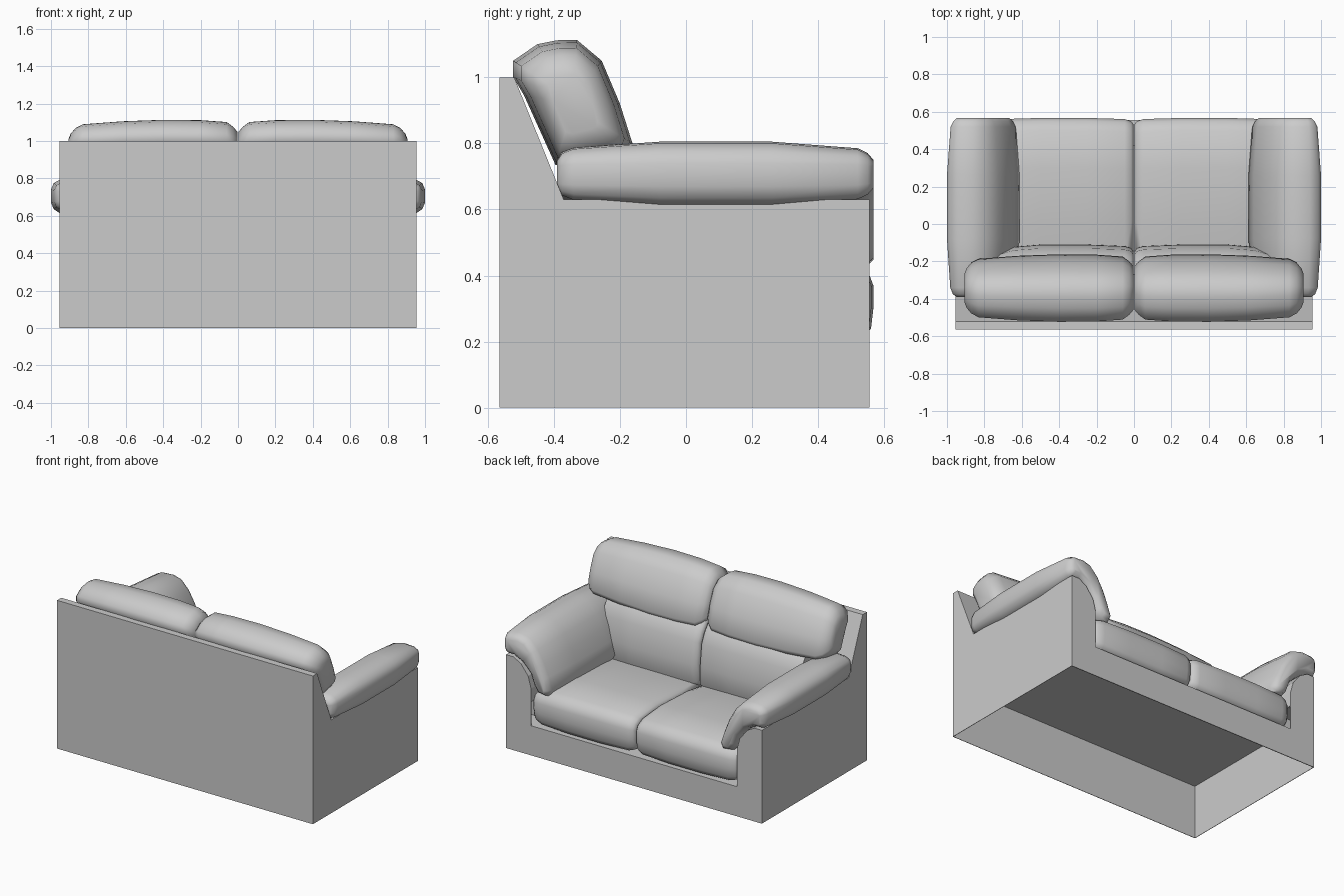
import bpy, bmesh, math
from mathutils import Vector

if "Cube" in bpy.data.objects:
    bpy.data.objects.remove(bpy.data.objects["Cube"])

grey = bpy.data.materials.new("grey upholstery")
grey.use_nodes = True
COLOUR = (0.6, 0.6, 0.6, 1)
grey.diffuse_color = COLOUR
grey.node_tree.nodes["Principled BSDF"].inputs["Base Color"].default_value = COLOUR


def inward_normals(points):
    """Unit vectors pointing into a closed outline, one per corner."""
    n = len(points)
    area = sum(points[i - 1].cross(points[i]) for i in range(n))
    turn = 1 if area > 0 else -1
    normals = []
    for i in range(n):
        before = (points[i] - points[i - 1]).normalized()
        after = (points[(i + 1) % n] - points[i]).normalized()
        along = (before + after).normalized()
        normals.append(Vector((-along.y, along.x)) * turn)
    return normals


def towards_centre(points):
    """Inset directions that shrink an outline evenly to its centre."""
    us, zs = [p.x for p in points], [p.y for p in points]
    cu, cz = (min(us) + max(us)) / 2, (min(zs) + max(zs)) / 2
    return [Vector(((cu - p.x) / (max(us) - cu), (cz - p.y) / (max(zs) - cz))) for p in points]


def loft(name, profile, stations, axis, smooth=False, directions=towards_centre):
    """Run a profile along x or y; each station is (position, inset)."""
    points = [Vector(p) for p in profile]
    bm = bmesh.new()
    rings = []
    for pos, inset in stations:
        ring = []
        for p, direction in zip(points, directions(points)):
            u, z = p + direction * inset
            ring.append(bm.verts.new((pos, u, z) if axis == "x" else (u, pos, z)))
        rings.append(ring)
    n = len(points)
    for a, b in zip(rings, rings[1:]):
        for i in range(n):
            j = (i + 1) % n
            bm.faces.new((a[i], a[j], b[j], b[i]))
    bm.faces.new(rings[0])
    bm.faces.new(rings[-1])
    bmesh.ops.recalc_face_normals(bm, faces=bm.faces)
    mesh = bpy.data.meshes.new(name)
    bm.to_mesh(mesh)
    bm.free()
    mesh.materials.append(grey)
    obj = bpy.data.objects.new(name, mesh)
    bpy.context.collection.objects.link(obj)
    if smooth:
        bpy.ops.object.select_all(action="DESELECT")
        obj.select_set(True)
        bpy.context.view_layer.objects.active = obj
        bpy.ops.object.shade_smooth_by_angle(angle=math.radians(60))


def prism(name, profile, start, end, axis):
    loft(name, profile, [(start, 0), (end, 0)], axis)


def pair(name, profile, stations, axis, smooth=True, directions=towards_centre):
    """Left part and its mirror image on the right."""
    loft("left_" + name, profile, stations, axis, smooth, directions)
    if axis == "x":
        stations = [(-p, d) for p, d in stations]
    else:
        profile = [(-u, z) for u, z in profile]
    loft("right_" + name, profile, stations, axis, smooth, directions)


# Frame: open box with a U-shaped front and a raked back
arm_curve = [(.955, .63), (.9, .63), (.845, .6), (.79, .53), (.768, .45)]
half_u = [(.955, 0)] + arm_curve + [(.768, .2)]
prism("front_panel", half_u + [(-x, z) for x, z in reversed(half_u)], .55, .555, "y")
pair("arm_body", arm_curve + [(.768, .36), (.955, .36)], [(-.4, 0), (.55, 0)], "y", False)
side = [(-.565, 0), (.555, 0), (.555, .63), (-.37, .63), (-.52, 1), (-.565, 1)]
pair("side_panel", side, [(.952, 0), (.955, 0)], "x", False)
prism("back_panel", [(-.565, 0), (-.562, 0), (-.562, 1), (-.565, 1)], -.952, .952, "x")
prism("back_rest_frame", [(-.562, .37), (-.27, .37), (-.37, .63), (-.52, 1), (-.562, 1)], -.952, .952, "x")
prism("seat_deck", [(-.562, .36), (.41, .36), (.41, .19), (.55, .19), (.55, .2),
                    (.42, .2), (.42, .37), (-.562, .37)], -.952, .952, "x")

# Padded arms that curl over the frame
pair("arm_pad", [(.95, .612), (.985, .635), (1, .67), (1, .74), (.985, .775), (.94, .8),
                 (.86, .805), (.79, .785), (.725, .72), (.675, .635), (.64, .55), (.612, .46),
                 (.645, .4), (.73, .405), (.775, .46), (.8, .53), (.85, .585), (.905, .612)],
     [(-.39, .055), (-.375, .032), (-.34, .018), (-.08, 0), (.26, 0), (.52, .02), (.55, .035), (.567, .055)],
     "y", True, inward_normals)

# Seat cushions
pair("seat_cushion", [(.5, .205), (.54, .212), (.56, .24), (.567, .3), (.567, .37), (.55, .415), (.5, .445),
                      (.3, .465), (0, .45), (-.2, .42), (-.2, .38), (.425, .38), (.425, .205)],
     [(.002, .035), (.015, .018), (.05, .006), (.25, 0), (.5, 0), (.7, .006), (.745, .018), (.765, .035)], "x")

# Lower back cushions
pair("lower_back_cushion", [(-.14, .37), (-.11, .42), (-.112, .55), (-.13, .7), (-.165, .77),
                            (-.24, .86), (-.4, .86), (-.3, .4)],
     [(.002, .04), (.015, .018), (.05, .008), (.25, 0), (.5, 0), (.64, .012), (.74, .045)], "x")

# Upper back cushions
pair("upper_back_cushion", [(-.523, 1), (-.523, 1.05), (-.45, 1.1), (-.39, 1.112), (-.33, 1.113),
                            (-.255, 1.05), (-.2, .92), (-.162, .8), (-.175, .77), (-.22, .75),
                            (-.34, .725), (-.395, .735), (-.49, .945)],
     [(.002, .065), (.025, .038), (.06, .012), (.2, .002), (.4, 0), (.62, .008), (.83, .024),
      (.87, .045), (.895, .075), (.907, .105)], "x")
